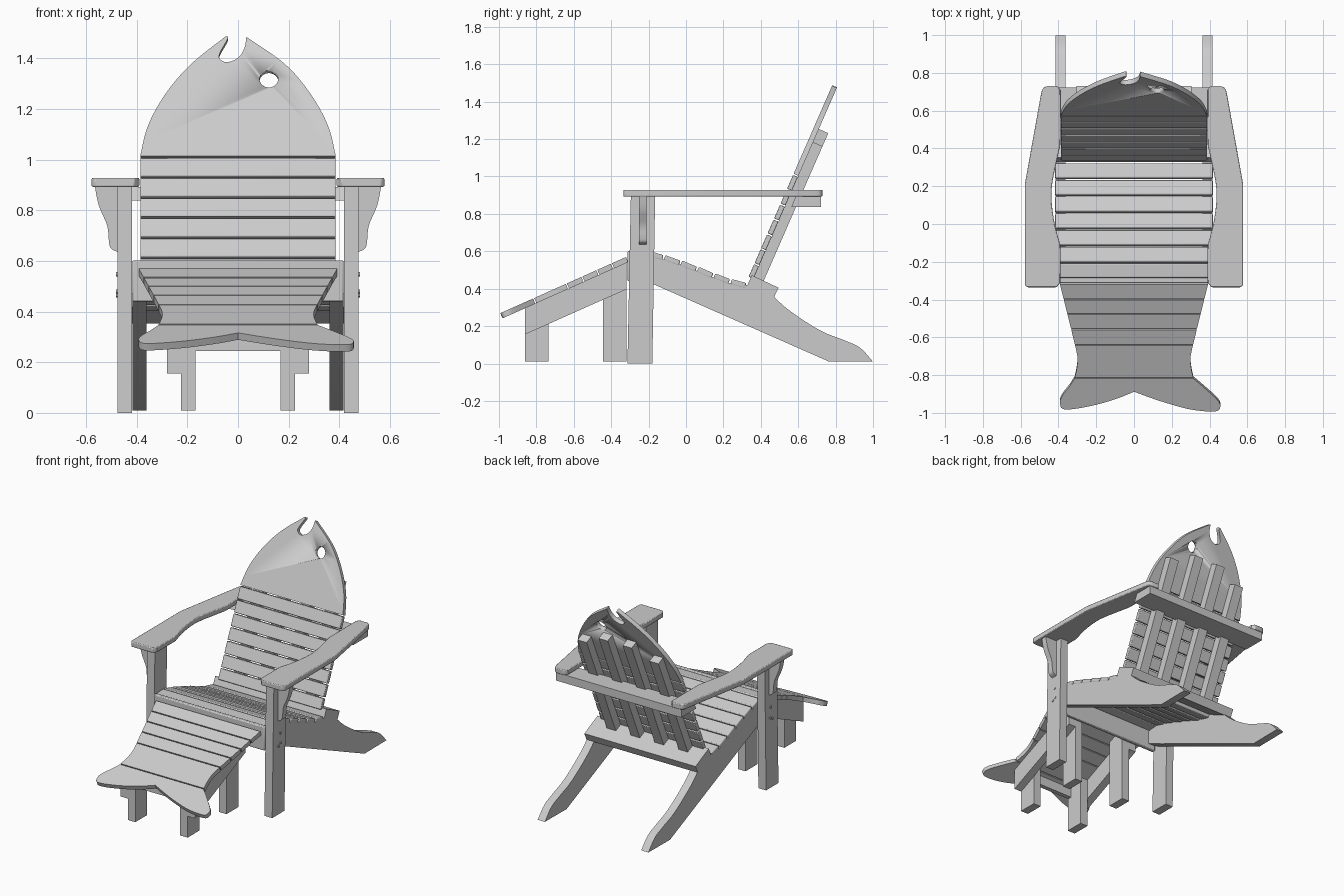
import bpy, bmesh, math
from mathutils import Vector

if "Cube" in bpy.data.objects:
    bpy.data.objects.remove(bpy.data.objects["Cube"], do_unlink=True)

mat = bpy.data.materials.new("light grey wood")
mat.use_nodes = True
mat.diffuse_color = (0.6, 0.6, 0.6, 1)
mat.node_tree.nodes["Principled BSDF"].inputs["Base Color"].default_value = (0.6, 0.6, 0.6, 1)

X, Y, Z = Vector((1, 0, 0)), Vector((0, 1, 0)), Vector((0, 0, 1))
O = Vector((0, 0, 0))


def prism(name, pts, u, v, w, t0, t1, origin=O, bevel=0.0):
    """Extrude the outline pts, lying in the u-v plane, from t0 to t1 along w."""
    bm = bmesh.new()
    lo, hi = ([bm.verts.new(origin + u * a + v * b + w * t) for a, b in pts] for t in (t0, t1))
    bm.faces.new(lo)
    bm.faces.new(hi[::-1])
    n = len(pts)
    for i in range(n):
        j = (i + 1) % n
        bm.faces.new((lo[i], hi[i], hi[j], lo[j]))
    bmesh.ops.recalc_face_normals(bm, faces=bm.faces)
    me = bpy.data.meshes.new(name)
    bm.to_mesh(me)
    bm.free()
    me.materials.append(mat)
    ob = bpy.data.objects.new(name, me)
    bpy.context.collection.objects.link(ob)
    if bevel:
        m = ob.modifiers.new("soft edges", "BEVEL")
        m.width, m.segments, m.limit_method = bevel, 2, "ANGLE"
        m.angle_limit = math.radians(40)
    bpy.ops.object.select_all(action="DESELECT")
    ob.select_set(True)
    bpy.context.view_layer.objects.active = ob
    bpy.ops.object.shade_smooth_by_angle(angle=math.radians(30))
    return ob


def side(name, pts, x0, x1, **k):
    return prism(name, pts, Y, Z, X, x0, x1, **k)


def rect(a0, a1, b0, b1):
    return [(a0, b0), (a1, b0), (a1, b1), (a0, b1)]


def smooth(pts, n=5):
    """Catmull-Rom curve through an open row of points."""
    p = [pts[0]] + pts + [pts[-1]]
    out = []
    for i in range(1, len(p) - 2):
        a, b, c, d = (Vector(q) for q in p[i - 1:i + 3])
        for k in range(n):
            t = k / n
            q = 0.5 * (2 * b + (c - a) * t + (2 * a - 5 * b + 4 * c - d) * t * t
                       + (3 * b - a - 3 * c + d) * t ** 3)
            out.append((q.x, q.y))
    return out + [tuple(pts[-1])]


def lerp(row, t):
    for (a, p), (b, q) in zip(row, row[1:]):
        if t <= b:
            return p + (q - p) * (t - a) / (b - a)
    return row[-1][1]


# Reclined back: outlines use x and height, then lean along this frame
TB = 0.437
back_v = Vector((0, TB, 1))
back_n = Vector((0, 1, -TB)).normalized()
back_o = Vector((0, 0.335 - 0.465 * TB, 0))

# Fish head board with mouth notch and eye hole
cheek = [(0.386, 1.015), (0.355, 1.136), (0.285, 1.262), (0.185, 1.378), (0.033, 1.485)]
mouth = [(0.033, 1.485), (0.025, 1.44), (0.0, 1.402), (-0.045, 1.385), (-0.073, 1.4),
         (-0.07, 1.425), (-0.042, 1.475), (-0.042, 1.488)]
left_cheek = [(-x, z) for x, z in cheek[::-1]]
left_cheek[0] = (-0.05, 1.486)
head = prism("head_board", smooth(cheek, 6) + smooth(mouth)[1:] + smooth(left_cheek, 6),
             X, back_v, back_n, 0, 0.028, back_o)
eye = [(0.122 + 0.037 * math.cos(i * math.pi / 12), 1.319 + 0.034 * math.sin(i * math.pi / 12))
       for i in range(24)]
cutter = prism("eye_cutter", eye, X, back_v, back_n, -0.1, 0.1, back_o)
cutter.hide_render = True
m = head.modifiers.new("eye", "BOOLEAN")
m.operation, m.object, m.solver = "DIFFERENCE", cutter, "EXACT"
bpy.context.view_layer.objects.active = head
bpy.ops.object.modifier_apply(modifier=m.name)
bpy.data.objects.remove(cutter, do_unlink=True)

# Back slats and the four uprights behind them
for i in range(7):
    top = 1.008 - 0.0795 * i
    prism(f"back_slat_{i + 1}", rect(-0.386, 0.386, max(top - 0.0725, 0.465), top),
          X, back_v, back_n, 0, 0.028, back_o, bevel=0.004)
for i, (x, top) in enumerate([(-0.27, 1.195), (-0.09, 1.265), (0.09, 1.265), (0.27, 1.195)]):
    prism(f"back_upright_{i + 1}", rect(x - 0.034, x + 0.034, 0.475, top),
          X, back_v, back_n, 0.028, 0.083, back_o)

# Rails that carry the back
side("lower_back_rail", [(0.352, 0.472), (0.495, 0.405), (0.47, 0.353), (0.328, 0.418)], -0.418, 0.418)
side("upper_back_rail", [(0.587, 0.893), (0.722, 0.893), (0.722, 0.838), (0.563, 0.838)], -0.47, 0.47)

# Seat slats following the dished seat line
seat = [(-0.31, 0.597), (-0.2, 0.603), (-0.1, 0.575), (0.0, 0.542), (0.1, 0.503),
        (0.2, 0.463), (0.27, 0.442), (0.34, 0.428)]
cuts = [-0.29, -0.204, -0.115, -0.025, 0.064, 0.152, 0.24, 0.327]
for i, (a, b) in enumerate(zip(cuts, cuts[1:])):
    p, q = Vector((a + 0.005, lerp(seat, a))), Vector((b - 0.005, lerp(seat, b)))
    d = (q - p).normalized()
    n = Vector((d.y, -d.x)) * 0.03
    side(f"seat_slat_{i + 1}", [tuple(c) for c in (p, q, q + n, p + n)], -0.417, 0.417, bevel=0.006)
side("seat_apron", rect(-0.312, -0.285, 0.44, 0.602), -0.417, 0.417, bevel=0.006)

# Long seat sides that run down into the rear legs
rear = smooth([(0.47, 0.357), (0.555, 0.282), (0.715, 0.178), (0.85, 0.123), (0.93, 0.085), (0.998, 0.012)])
stringer = ([(y, z - 0.024) for y, z in seat[1:-1]] + [(0.33, 0.42)] + rear
            + [(0.765, 0.01), (-0.165, 0.42), (-0.285, 0.475), (-0.285, 0.565)])

# Arm outline seen from above, and the curved bracket below it
arm = ([(0.41, -0.335), (0.565, -0.335), (0.578, -0.322), (0.578, 0.21)]
       + smooth([(0.492, 0.69), (0.482, 0.718), (0.46, 0.73)], 4)
       + [(0.405, 0.73), (0.39, 0.71)]
       + smooth([(0.39, 0.42), (0.41, 0.33), (0.432, 0.22), (0.437, 0.13), (0.42, 0.0), (0.39, -0.11)])
       + [(0.39, -0.31)])
bracket = [(0.475, 0.893)] + smooth([(0.565, 0.893), (0.55, 0.82), (0.517, 0.74), (0.51, 0.68),
                                     (0.502, 0.65), (0.475, 0.635)])
bolts = [(-0.228, 0.548), (-0.222, 0.478), (-0.245, 0.465)]

for s, word in ((1, "left"), (-1, "right")):
    side(f"{word}_seat_side", stringer, s * 0.362, s * 0.416)
    side(f"{word}_front_leg", [(-0.313, 0), (-0.18, 0), (-0.165, 0.893), (-0.295, 0.893)],
         s * 0.418, s * 0.476)
    prism(f"{word}_arm", [(s * x, y) for x, y in arm], X, Y, Z, 0.893, 0.928, bevel=0.005)
    prism(f"{word}_arm_bracket", [(s * x, z) for x, z in bracket], X, Z, Y, -0.25, -0.21)
    for i, (y, z) in enumerate(bolts):
        ring = [(y + 0.009 * math.cos(k * math.pi / 6), z + 0.009 * math.sin(k * math.pi / 6))
                for k in range(12)]
        side(f"{word}_leg_bolt_{i + 1}", ring, s * 0.47, s * 0.481)

# Footrest: outlines use x and y, then tilt along this frame
TF = 0.447
foot_v = Vector((0, 1, TF))
foot_n = Vector((0, -TF, 1)).normalized()
foot_o = Vector((0, 0, 0.57 + TF * 0.32))
waist = [(y, w) for y, w in smooth([(-0.815, 0.314), (-0.76, 0.302), (-0.7, 0.3), (-0.61, 0.32),
                                    (-0.5, 0.347), (-0.32, 0.392)], 6)]
cuts = [-0.815, -0.64, -0.557, -0.477, -0.399, -0.318]
for i, (a, b) in enumerate(zip(cuts, cuts[1:])):
    ys = [a + 0.003 + (b - a - 0.006) * k / 6 for k in range(7)]
    outline = [(lerp(waist, y), y) for y in ys] + [(-lerp(waist, y), y) for y in ys[::-1]]
    prism(f"footrest_slat_{i + 1}", outline, X, foot_v, foot_n, -0.03, 0, foot_o)

# Slightly lopsided tail fin at the foot end
fin_left = [(-0.314, -0.818), (-0.345, -0.865), (-0.38, -0.91), (-0.392, -0.95), (-0.365, -0.982),
            (-0.235, -0.965), (-0.1, -0.928), (0.0, -0.888)]
fin_right = [(0.0, -0.888), (0.14, -0.938), (0.3, -0.982), (0.43, -0.992), (0.457, -0.965),
             (0.44, -0.93), (0.375, -0.87), (0.314, -0.818)]
prism("tail_fin", smooth(fin_left) + smooth(fin_right)[1:], X, foot_v, foot_n, -0.03, 0, foot_o)


def under(y):
    """Height of the footrest underside at y."""
    return foot_o.z + TF * y - 0.032


# Footrest beams, legs and cross board
for s, word in ((1, "left"), (-1, "right")):
    side(f"{word}_footrest_beam", [(-0.862, 0.155), (-0.318, 0.397), (-0.318, under(-0.318)),
                                   (-0.862, under(-0.862))], s * 0.225, s * 0.28)
    for end, a, b in (("front", -0.862, -0.735), ("rear", -0.445, -0.318)):
        side(f"{word}_{end}_footrest_leg", [(a, 0.01), (b, 0.01), (b, under(b)), (a, under(a))],
             s * 0.168, s * 0.225)
side("footrest_cross_board", [(-0.86, 0.245), (-0.83, 0.245), (-0.83, under(-0.83)),
                              (-0.86, under(-0.86))], -0.17, 0.17)
